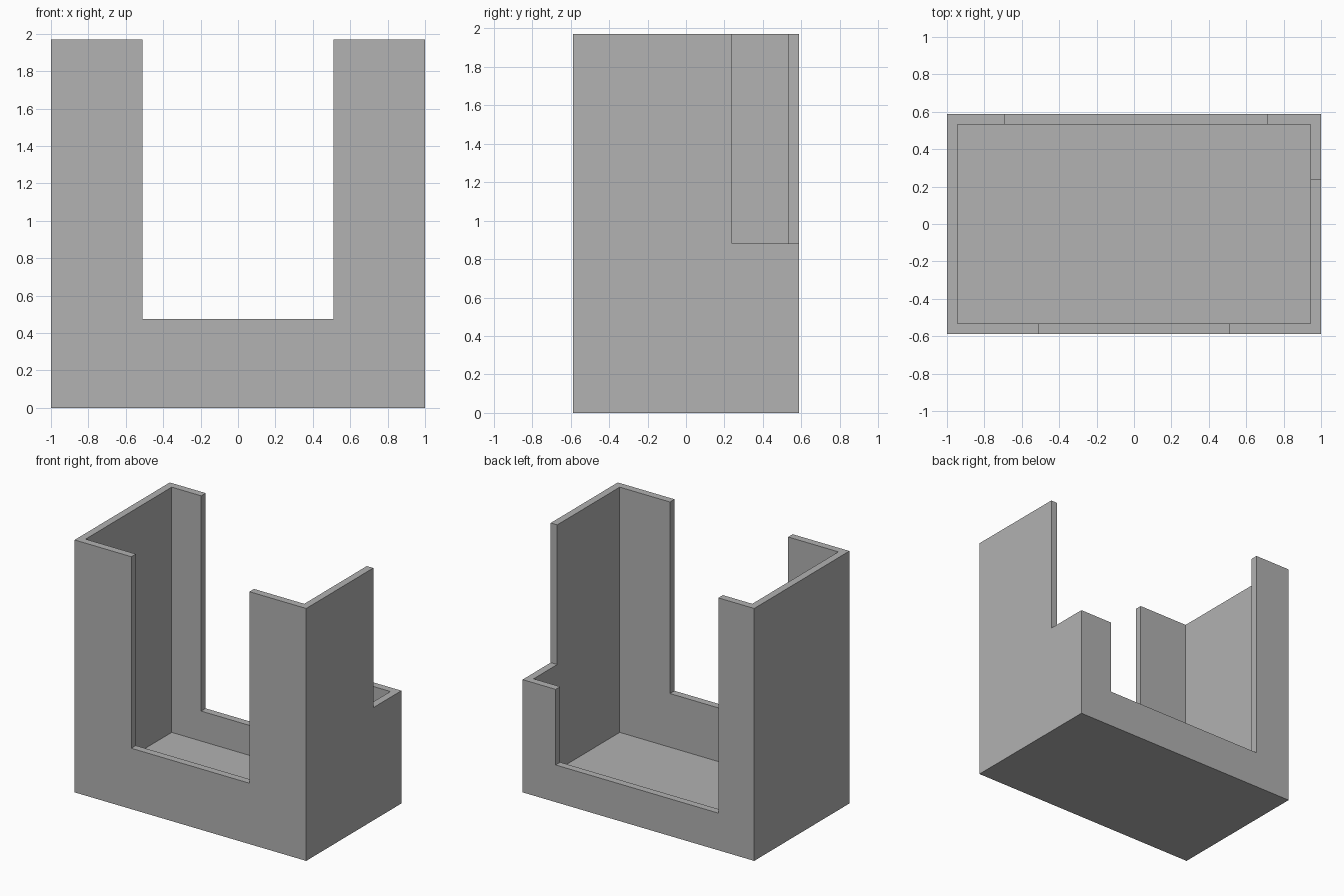
import bpy

default_cube = bpy.data.objects.get("Cube")
if default_cube:
    bpy.data.objects.remove(default_cube, do_unlink=True)

W, D, H = 1.0, 0.587, 1.97   # half width, half depth, height
T = 0.056                    # wall thickness
OVER = 0.2                   # how far cutters reach past the shell

grey = bpy.data.materials.new("plain grey")
grey.use_nodes = True
colour = (0.445, 0.445, 0.445, 1)
grey.diffuse_color = colour
grey.node_tree.nodes["Principled BSDF"].inputs["Base Color"].default_value = colour


def box(name, low, high):
    """Box between two opposite corners."""
    bpy.ops.mesh.primitive_cube_add(size=1)
    ob = bpy.context.object
    ob.name = name
    for v in ob.data.vertices:
        v.co = [h if c > 0 else l for c, l, h in zip(v.co, low, high)]
    ob.data.materials.append(grey)
    return ob


def cut(target, name, low, high):
    """Remove a box-shaped volume from the target."""
    cutter = box(name, low, high)
    cutter.hide_render = True
    mod = target.modifiers.new(name, 'BOOLEAN')
    mod.operation = 'DIFFERENCE'
    mod.solver = 'EXACT'
    mod.object = cutter
    bpy.context.view_layer.objects.active = target
    bpy.ops.object.modifier_apply(modifier=mod.name)
    bpy.data.objects.remove(cutter, do_unlink=True)


# Outer block
shell = box("open_tray_shell", (-W, -D, 0), (W, D, H))

# Hollow interior, leaving floor and walls
cut(shell, "interior", (T - W, T - D, T), (W - T, D - T, H + OVER))

# Front opening
cut(shell, "front_opening", (-0.51, -D - OVER, 0.475), (0.51, 0, H + OVER))

# Wide, lower back opening
cut(shell, "back_opening", (-0.69, 0, 0.29), (0.715, D + OVER, H + OVER))

# Lowered back left corner
cut(shell, "corner_notch", (0.6, 0.24, 0.88), (W + OVER, D + OVER, H + OVER))
